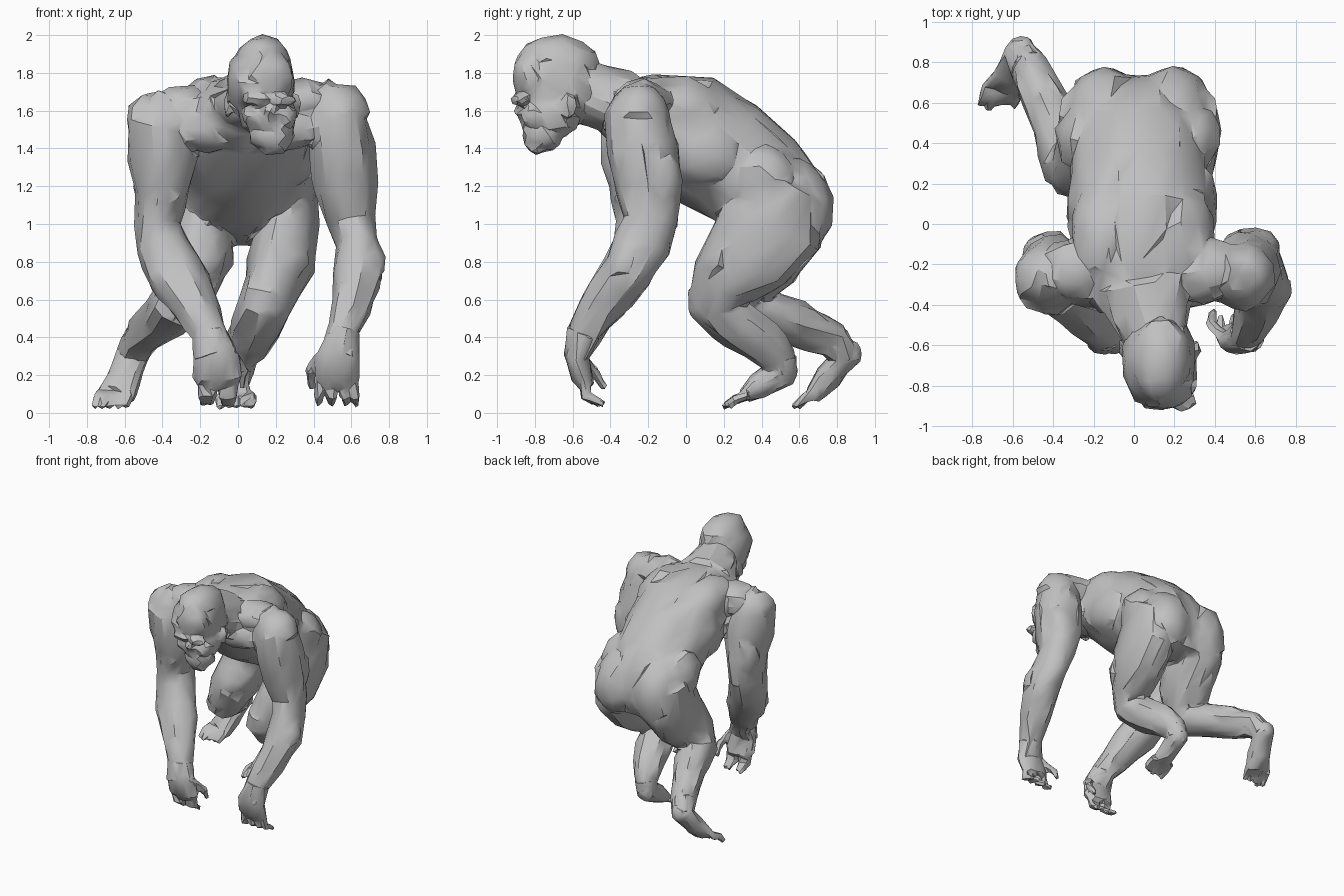
import bpy, bmesh, math, random
from mathutils import Vector, Matrix

if "Cube" in bpy.data.objects:
    bpy.data.objects.remove(bpy.data.objects["Cube"])

random.seed(4)
skin = bpy.data.materials.new("grey skin")
skin.diffuse_color = (0.53, 0.53, 0.53, 1)
skin.use_nodes = True
skin.node_tree.nodes["Principled BSDF"].inputs["Base Color"].default_value = skin.diffuse_color


def tube(bm, path, sides=14):
    """Loft ellipses (x, y, z, half width, half depth) along a path."""
    pts = [Vector(p[:3]) for p in path]
    rings = []
    for i, p in enumerate(path):
        t = (pts[min(i + 1, len(pts) - 1)] - pts[max(i - 1, 0)]).normalized()
        side = Vector((1, 0, 0))
        side = (side - t * side.dot(t)).normalized()
        up = t.cross(side)
        ring = []
        for k in range(sides):
            a = 2 * math.pi * k / sides
            ring.append(bm.verts.new(pts[i] + side * (p[3] * math.cos(a)) + up * (p[4] * math.sin(a))))
        rings.append(ring)
    faces = [bm.faces.new(rings[0][::-1]), bm.faces.new(rings[-1])]
    for a, b in zip(rings, rings[1:]):
        for k in range(sides):
            n = (k + 1) % sides
            faces.append(bm.faces.new((a[k], a[n], b[n], b[k])))
    bmesh.ops.recalc_face_normals(bm, faces=faces)


def lump(bm, c, r, tilt=0.0):
    """Ellipsoid muscle, tilted about x."""
    m = Matrix.Translation(c) @ Matrix.Rotation(tilt, 4, 'X') @ Matrix.Diagonal((*r, 1))
    bmesh.ops.create_icosphere(bm, subdivisions=2, radius=1, matrix=m)


def digit(bm, a, b, c, r):
    """Bent finger or toe."""
    tube(bm, [(*a, r, r), (*b, r, r), (*c, r * 0.6, r * 0.6)], 6)


def bake(ob, mod, **settings):
    m = ob.modifiers.new(mod, mod)
    for k, v in settings.items():
        setattr(m, k, v)
    bpy.context.view_layer.update()
    me = bpy.data.meshes.new_from_object(ob.evaluated_get(bpy.context.evaluated_depsgraph_get()))
    ob.modifiers.clear()
    ob.data = me


def finish(name, bm, faces, voxel, rough):
    """Fuse the shells, reduce to irregular facets and roughen them."""
    me = bpy.data.meshes.new(name)
    bm.to_mesh(me)
    bm.free()
    ob = bpy.data.objects.new(name, me)
    bpy.context.collection.objects.link(ob)
    bake(ob, 'REMESH', mode='VOXEL', voxel_size=voxel)
    bake(ob, 'DECIMATE', ratio=min(1, faces / (2 * len(ob.data.polygons))))
    normals = [v.normal.copy() for v in ob.data.vertices]
    for v, n in zip(ob.data.vertices, normals):
        v.co += n * random.uniform(-rough, rough)
        v.co.z = max(v.co.z, 0.005)
    ob.data.materials.clear()
    ob.data.materials.append(skin)
    bpy.ops.object.select_all(action='DESELECT')
    ob.select_set(True)
    bpy.context.view_layer.objects.active = ob
    bpy.ops.object.shade_smooth_by_angle(angle=math.radians(32))


# Trunk and neck, with paired back, chest, shoulder and seat muscles
body = bmesh.new()
tube(body, [(.06, -.42, 1.62, .22, .15), (.04, -.25, 1.58, .34, .22), (.04, 0, 1.475, .36, .325),
            (.03, .2, 1.36, .34, .325), (.02, .38, 1.22, .35, .3), (.02, .5, 1.1, .36, .26),
            (.02, .57, .98, .3, .18), (.02, .58, .9, .14, .1)], 20)
tube(body, [(.05, -.3, 1.65, .24, .16), (.08, -.45, 1.665, .2, .17), (.11, -.58, 1.71, .16, .17)])
for s in (-1, 1):
    lump(body, (.02 + s * .17, .57, 1.1), (.2, .21, .27), .2)
    lump(body, (.04 + s * .19, -.04, 1.61), (.17, .26, .17), -.3)
    lump(body, (.04 + s * .25, .08, 1.4), (.13, .25, .2), -.5)
    lump(body, (.04 + s * .2, -.31, 1.5), (.2, .12, .12))
    lump(body, (.03 + s * .31, -.23, 1.62 + s * .015), (.2, .16, .13))
    lump(body, (.02 + s * .27, .42, 1.22), (.14, .17, .2), .3)

# Head: skull, brow, cheeks, nose, lips, jaw and ears
bm = bmesh.new()
tube(bm, [(.1, -.5, 1.68, .15, .15), (.12, -.62, 1.7, .18, .19)])
lump(bm, (.12, -.68, 1.75), (.19, .24, .21))
lump(bm, (.13, -.67, 1.86), (.15, .22, .14), -.1)
lump(bm, (.16, -.72, 1.58), (.155, .17, .14))
lump(bm, (.18, -.76, 1.47), (.125, .11, .09))
lump(bm, (.155, -.82, 1.78), (.145, .1, .14))
for s in (-1, 1):
    lump(bm, (.165 + s * .065, -.875, 1.66), (.08, .05, .035))
    lump(bm, (.165 + s * .09, -.8, 1.57), (.06, .07, .06))
    lump(bm, (.125 + s * .18, -.62, 1.62), (.025, .045, .065))
lump(bm, (.17, -.87, 1.6), (.04, .04, .05))
lump(bm, (.175, -.82, 1.51), (.09, .05, .035))
lump(bm, (.185, -.81, 1.435), (.08, .045, .03))
lump(bm, (.19, -.79, 1.4), (.065, .05, .035))
finish("head", bm, 620, .013, .008)

# Arms: path from shoulder to knuckles, then thumb side
arms = {
    "left_hand": ([(.4, -.24, 1.65, .14, .11), (.52, -.26, 1.57, .17, .17), (.55, -.23, 1.4, .17, .2),
                   (.57, -.2, 1.2, .165, .18), (.6, -.19, 1.02, .12, .15), (.63, -.23, .9, .115, .15),
                   (.64, -.31, .75, .13, .14), (.61, -.42, .6, .11, .12), (.56, -.54, .43, .085, .09),
                   (.53, -.58, .3, .11, .065), (.52, -.55, .19, .12, .055), (.52, -.52, .14, .1, .04)], -1),
    "right_hand": ([(-.33, -.26, 1.62, .14, .11), (-.42, -.27, 1.52, .18, .18), (-.4, -.25, 1.35, .18, .2),
                    (-.4, -.22, 1.17, .14, .18), (-.42, -.21, 1.0, .12, .16), (-.4, -.25, .88, .14, .15),
                    (-.33, -.33, .74, .165, .13), (-.24, -.43, .58, .13, .12), (-.15, -.54, .42, .095, .09),
                    (-.12, -.58, .3, .12, .065), (-.11, -.55, .19, .13, .055), (-.11, -.52, .14, .1, .04)], 1),
}
for name, (path, thumb) in arms.items():
    tube(body, path[:10])
    out = -thumb
    sx, sy, sz = path[1][:3]
    lump(body, (sx + out * .01, sy + .01, sz + .02), (.17, .16, .16))
    ux, uy, uz = path[3][:3]
    lump(body, (ux, uy - .09, uz + .04), (.12, .1, .17))
    lump(body, (ux + out * .03, uy + .08, uz + .03), (.13, .1, .2))
    ex, ey, ez = path[6][:3]
    lump(body, (ex + out * .05, ey, ez + .06), (.09, .1, .16), -.6)
    # Hand, fingers and thumb
    bm = bmesh.new()
    tube(bm, path[8:])
    hx = path[-1][0]
    for i in range(4):
        x = hx + (i - 1.5) * .058
        tip = random.uniform(-.02, .02)
        digit(bm, (x, -.54, .18), (x + tip, -.53, .09), (x + tip, -.45 + tip, .045), .028)
    digit(bm, (hx + thumb * .09, -.55, .3), (hx + thumb * .14, -.49, .22),
          (hx + thumb * .13, -.43, .13), .028)
    finish(name, bm, 330, .012, .006)

# Legs: path from hip over knee and heel to the ball of the foot, then toe direction
legs = {
    "left_foot": ([(.24, .54, 1.2, .17, .2), (.25, .46, 1.0, .18, .28), (.24, .34, .84, .18, .25),
                   (.19, .2, .69, .15, .19), (.14, .15, .56, .14, .14), (.1, .28, .46, .14, .13),
                   (.06, .4, .38, .12, .12), (.02, .49, .29, .085, .1), (0, .5, .21, .075, .09),
                   (-.01, .38, .14, .07, .07), (-.01, .31, .09, .08, .04)], (0, -.1)),
    "right_foot": ([(-.2, .54, 1.2, .17, .2), (-.19, .48, .98, .18, .26), (-.21, .38, .82, .18, .23),
                    (-.27, .28, .68, .16, .18), (-.32, .29, .57, .14, .14), (-.37, .46, .52, .13, .13),
                    (-.45, .62, .46, .11, .12), (-.52, .77, .39, .095, .1), (-.56, .84, .3, .085, .08),
                    (-.6, .75, .19, .09, .075), (-.64, .68, .1, .1, .05)], (-.04, -.1)),
}
for name, (path, (dx, dy)) in legs.items():
    tube(body, path[:9])
    tx, ty, tz = path[2][:3]
    lump(body, (tx, ty - .1, tz + .02), (.15, .13, .2), -.7)
    lump(body, (tx, ty + .14, tz + .05), (.14, .13, .18), -.5)
    kx, ky, kz = path[4][:3]
    lump(body, (kx, ky - .05, kz + .04), (.1, .1, .1))
    # Foot, heel and toes
    bm = bmesh.new()
    tube(bm, path[7:])
    hx, hy, hz = path[8][:3]
    lump(bm, (hx, hy + .04, hz + .01), (.065, .055, .07))
    fx, fy, fz = path[-1][:3]
    for i in range(5):
        x = fx + (i - 2) * .042
        digit(bm, (x, fy + .02, fz), (x + dx * .5, fy + dy * .5, fz - .02),
              (x + dx, fy + dy + random.uniform(-.02, .02), .03), .026)
    finish(name, bm, 300, .012, .006)

finish("body", body, 2300, .016, .012)
